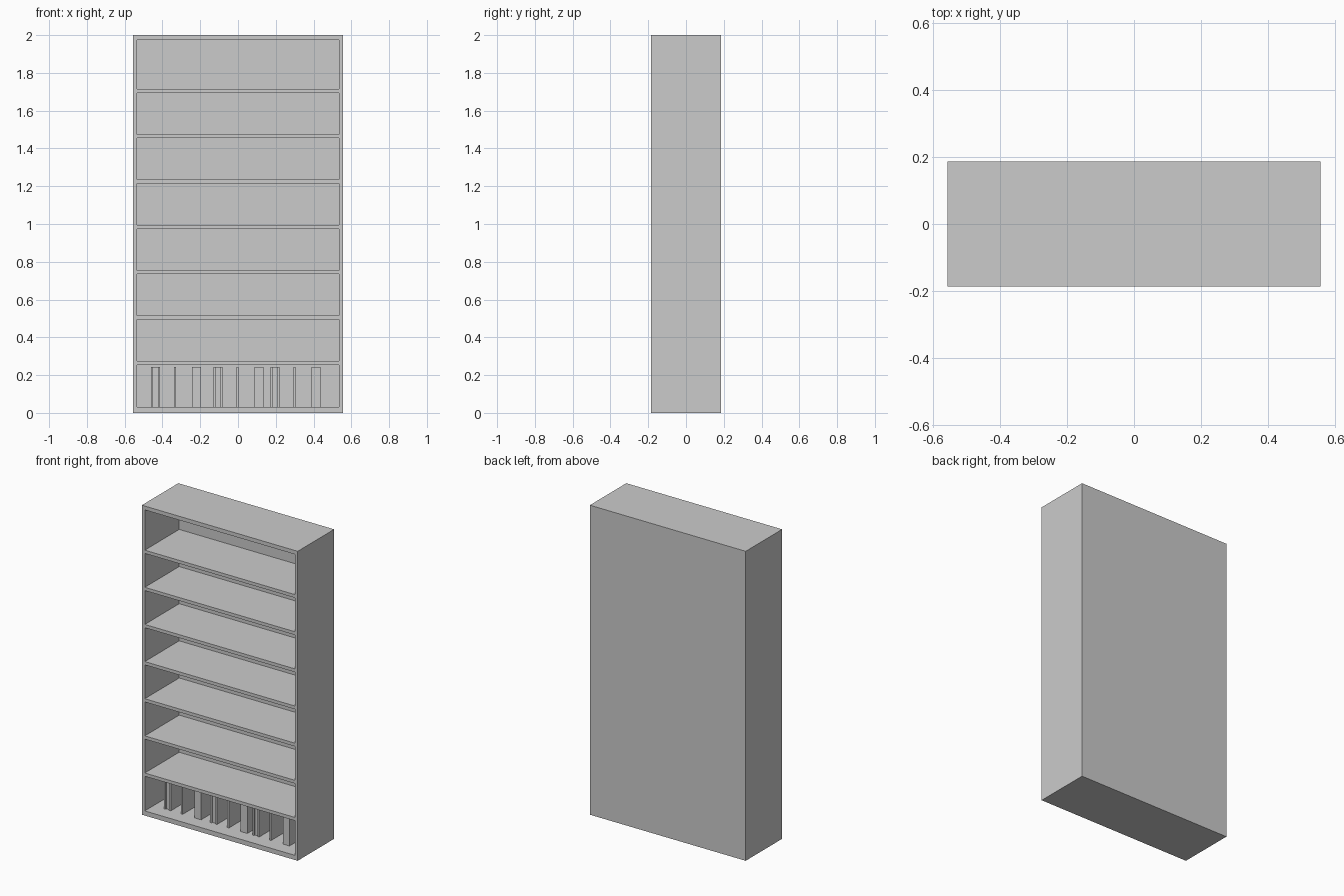
import bpy

if "Cube" in bpy.data.objects:
    bpy.data.objects.remove(bpy.data.objects["Cube"])

W, D, H = 0.557, 0.186, 2.0      # half width, half depth, height
T = 0.021                        # board thickness
INNER = W - T
BACK_Y = D - T


def box(name, x0, x1, y0, y1, z0, z1):
    """Axis-aligned board given by its extents."""
    xs, ys, zs = (x0, x1), (y0, y1), (z0, z1)
    verts = [(x, y, z) for x in xs for y in ys for z in zs]
    faces = [(0, 1, 3, 2), (4, 6, 7, 5), (0, 4, 5, 1),
             (2, 3, 7, 6), (0, 2, 6, 4), (1, 5, 7, 3)]
    mesh = bpy.data.meshes.new(name)
    mesh.from_pydata(verts, [], faces)
    obj = bpy.data.objects.new(name, mesh)
    bpy.context.collection.objects.link(obj)
    return obj


# Case: sides, back, top and bottom
box("left_side", -W, -INNER, -D, D, 0, H)
box("right_side", INNER, W, -D, D, 0, H)
box("back_panel", -INNER, INNER, BACK_Y, D, 0, H)
box("top_board", -INNER, INNER, -D, BACK_Y, 1.975, H)
box("bottom_board", -INNER, INNER, -D, BACK_Y, 0, 0.03)

# Seven evenly spaced shelves
for i in range(7):
    top = 0.275 + 0.24 * i
    box(f"shelf_{i + 1}", -INNER, INNER, -D, BACK_Y, top - T, top)

# Three repeated sets of books on the lowest level
BZ0, BZ1 = 0.03, 0.244
BY0, BY1 = -0.098, 0.098
COVER = 0.011


def covered_book(name, x):
    """Book turned with its pages outward, between two covers."""
    h = 0.024
    box(name + "_left_cover", x - h, x - h + COVER, BY0, BY1, BZ0, BZ1)
    box(name + "_right_cover", x + h - COVER, x + h, BY0, BY1, BZ0, BZ1)
    box(name + "_pages", x - h + COVER, x + h - COVER,
        BY0 + 0.008, BY1, BZ0, BZ1)


for n, x in enumerate((-0.333, -0.003, 0.299), 1):
    covered_book(f"covered_book_{n}", x - 0.103)
    box(f"thin_book_{n}", x - 0.006, x + 0.006, BY0, BY1, BZ0, BZ1)
    box(f"thick_book_{n}", x + 0.09, x + 0.138, BY0, BY1, BZ0, BZ1)
